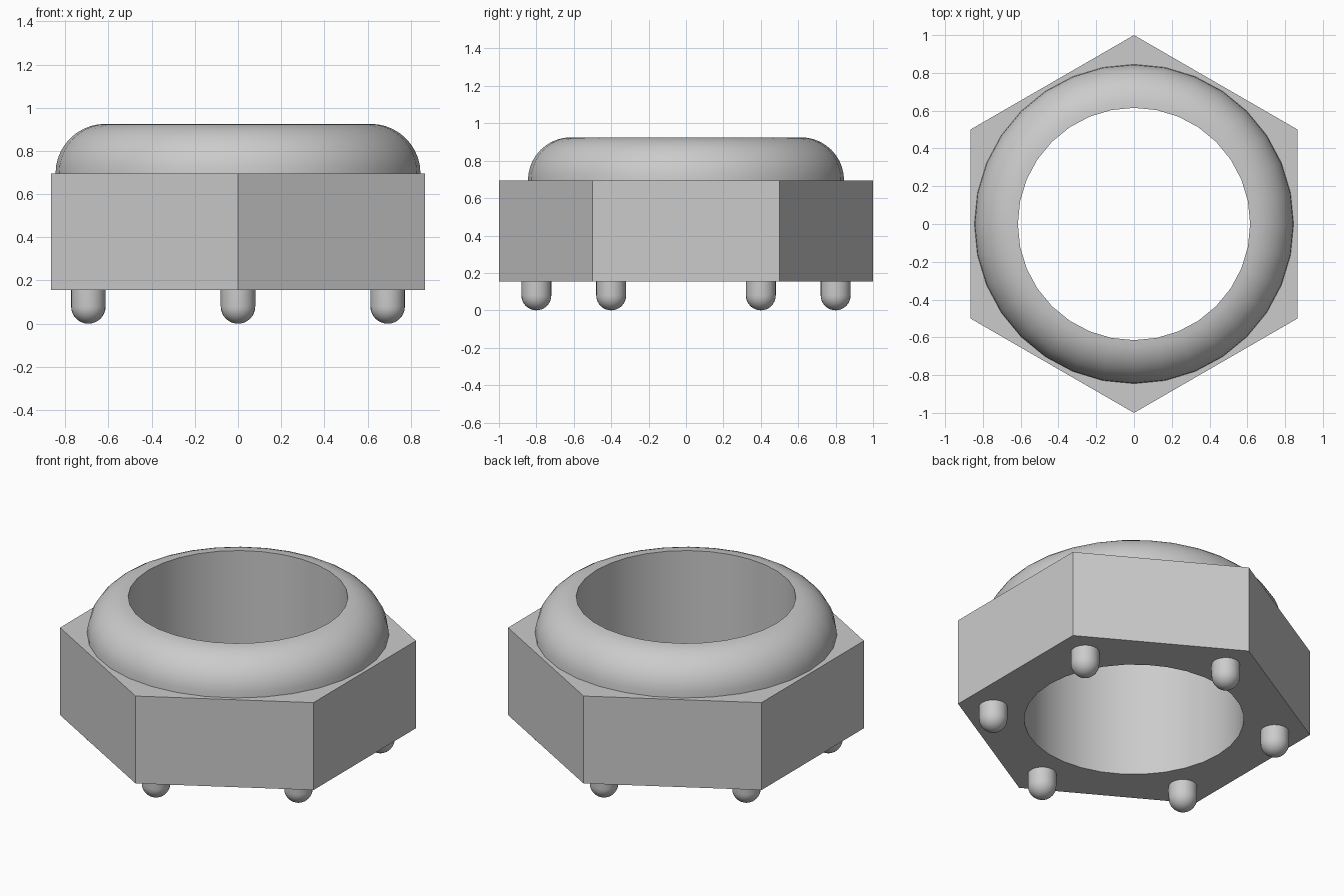
import bpy
import bmesh
from math import sin, cos, pi, radians

cube = bpy.data.objects.get("Cube")
if cube:
    bpy.data.objects.remove(cube, do_unlink=True)

SEGMENTS = 32
BORE, DOME = 0.615, 0.23
BOTTOM, TOP = 0.155, 0.695
FOOT = 0.08

steel = bpy.data.materials.new("grey steel")
steel.use_nodes = True
steel.diffuse_color = (0.6, 0.6, 0.6, 1)
steel.node_tree.nodes["Principled BSDF"].inputs["Base Color"].default_value = (0.6, 0.6, 0.6, 1)


def finish(bm, name, smooth=True):
    """Turn a bmesh into a named, shaded object."""
    bmesh.ops.remove_doubles(bm, verts=bm.verts, dist=1e-5)
    bmesh.ops.recalc_face_normals(bm, faces=bm.faces)
    mesh = bpy.data.meshes.new(name)
    bm.to_mesh(mesh)
    bm.free()
    mesh.materials.append(steel)
    obj = bpy.data.objects.new(name, mesh)
    bpy.context.collection.objects.link(obj)
    if smooth:
        bpy.ops.object.select_all(action='DESELECT')
        obj.select_set(True)
        bpy.context.view_layer.objects.active = obj
        bpy.ops.object.shade_smooth_by_angle(angle=radians(35))
    return obj


def loop(bm, radius, z, count, start=0.0):
    """Closed polygon of edges around the z axis."""
    verts = [bm.verts.new((radius * cos(start + 2 * pi * i / count),
                           radius * sin(start + 2 * pi * i / count), z))
             for i in range(count)]
    edges = [bm.edges.new((verts[i - 1], verts[i])) for i in range(count)]
    return verts, edges


def wall(bm, low, high):
    for i in range(len(low)):
        bm.faces.new((low[i - 1], low[i], high[i], high[i - 1]))


# Hexagonal body with a round bore
bm = bmesh.new()
rims = []
for z in (BOTTOM, TOP):
    hexagon, hex_edges = loop(bm, 1, z, 6, pi / 2)
    bore, bore_edges = loop(bm, BORE, z, SEGMENTS)
    bmesh.ops.triangle_fill(bm, edges=hex_edges + bore_edges, use_beauty=True)
    rims.append((hexagon, bore))
for low, high in zip(*rims):
    wall(bm, low, high)
bmesh.ops.dissolve_limit(bm, angle_limit=radians(1), verts=bm.verts, edges=bm.edges)
finish(bm, "hexagonal_body")

# Rounded collar: quarter-circle profile outside, straight bore inside
bm = bmesh.new()
profile = [(BORE + DOME * cos(a), TOP + DOME * sin(a))
           for a in (pi / 2 * i / 10 for i in range(11))]
profile.append((BORE, TOP))
rings = [loop(bm, r, z, SEGMENTS)[0] for r, z in profile]
for low, high in zip(rings, rings[1:]):
    wall(bm, low, high)
finish(bm, "rounded_collar")

# Six round-ended feet under the corners
for n in range(6):
    bm = bmesh.new()
    rings = [loop(bm, FOOT, BOTTOM, 24)[0]]
    for i in range(8):
        a = pi / 2 * i / 8
        rings.append(loop(bm, FOOT * cos(a), FOOT * (1 - sin(a)), 24)[0])
    for high, low in zip(rings, rings[1:]):
        wall(bm, low, high)
    tip = bm.verts.new((0, 0, 0))
    for i in range(24):
        bm.faces.new((rings[-1][i], rings[-1][i - 1], tip))
    foot = finish(bm, f"foot_{n + 1}")
    angle = pi / 2 + n * pi / 3
    foot.location = (0.8 * cos(angle), 0.8 * sin(angle), 0)
